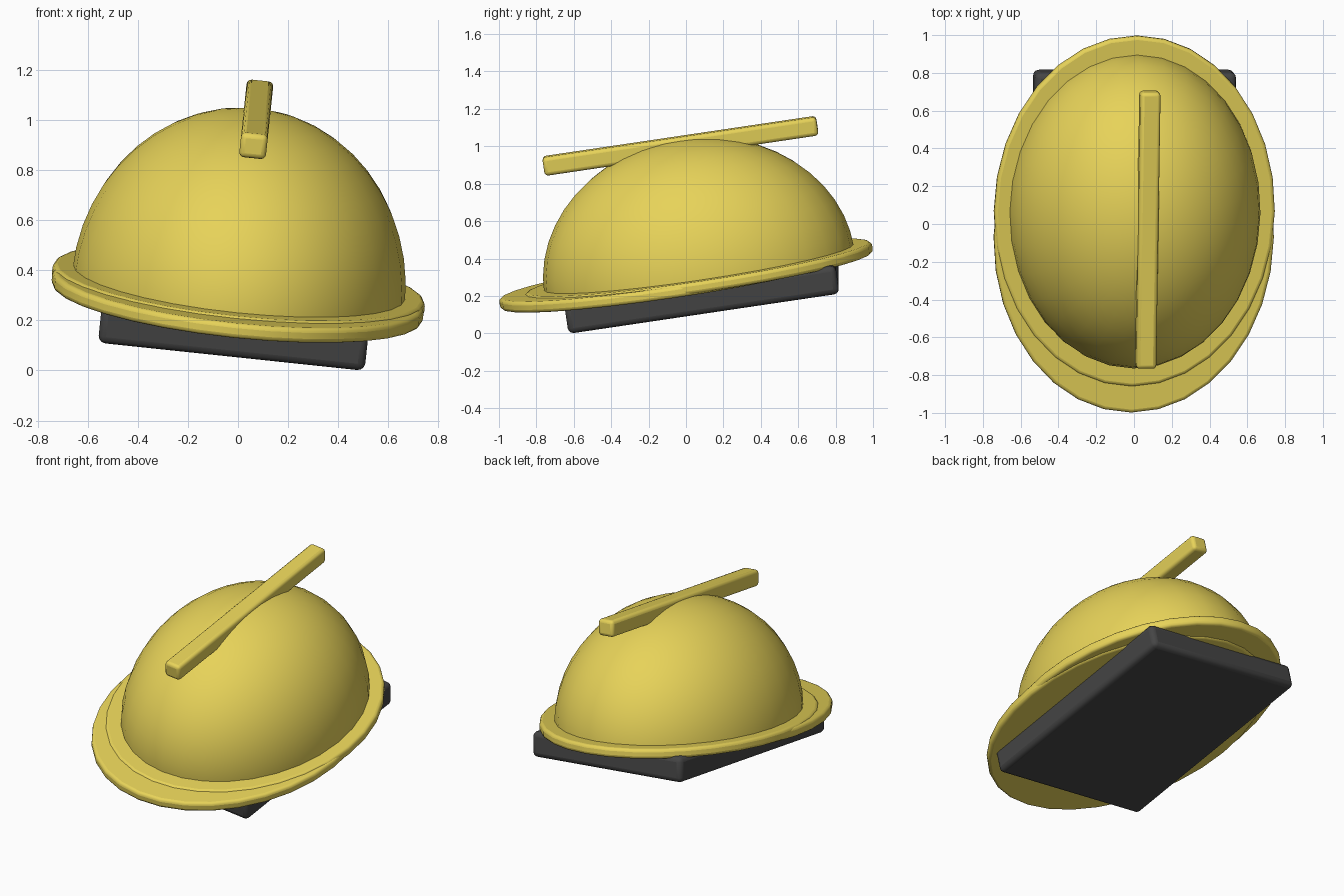
import bpy, bmesh, math
from mathutils import Matrix, Euler, Vector

old = bpy.data.objects.get("Cube")
if old:
    bpy.data.objects.remove(old, do_unlink=True)


def material(name, rgb):
    m = bpy.data.materials.new(name)
    m.use_nodes = True
    col = (*rgb, 1)
    m.diffuse_color = col
    node = next(n for n in m.node_tree.nodes if n.type == 'BSDF_PRINCIPLED')
    node.inputs["Base Color"].default_value = col
    node.inputs["Roughness"].default_value = 0.6
    return m


YELLOW = material("helmet yellow", (0.80, 0.65, 0.10))
BLACK = material("dark grey", (0.06, 0.06, 0.06))

# The whole helmet leans forward and to one side
TILT = Matrix.Translation((0, 0, 0.31)) @ Euler((0.148, 0.105, 0)).to_matrix().to_4x4()


def finish(name, bm, mat, bevel=0):
    """Turn a bmesh into a tilted, smooth shaded object with rounded edges."""
    mesh = bpy.data.meshes.new(name)
    bmesh.ops.recalc_face_normals(bm, faces=bm.faces)
    bm.to_mesh(mesh)
    bm.free()
    mesh.materials.append(mat)
    ob = bpy.data.objects.new(name, mesh)
    bpy.context.collection.objects.link(ob)
    ob.matrix_world = TILT
    if bevel:
        mod = ob.modifiers.new("rounded edges", 'BEVEL')
        mod.width = bevel
        mod.segments = 3
        mod.limit_method = 'ANGLE'
        mod.angle_limit = math.radians(40)
    bpy.ops.object.select_all(action='DESELECT')
    ob.select_set(True)
    bpy.context.view_layer.objects.active = ob
    bpy.ops.object.shade_smooth_by_angle(angle=math.radians(35))
    return ob


def placed(centre, size):
    return Matrix.Translation(centre) @ Matrix.Diagonal((*size, 1))


def block(name, centre, size, mat, bevel):
    bm = bmesh.new()
    bmesh.ops.create_cube(bm, size=1, matrix=placed(centre, size))
    return finish(name, bm, mat, bevel)


def oval_plate(name, centre, size, mat, bevel):
    bm = bmesh.new()
    bmesh.ops.create_cone(bm, cap_ends=True, segments=32, radius1=1, radius2=1,
                          depth=1, matrix=placed(centre, size))
    return finish(name, bm, mat, bevel)


# Dome: upper half of a stretched sphere
bm = bmesh.new()
bmesh.ops.create_uvsphere(bm, u_segments=32, v_segments=24, radius=1,
                          matrix=placed((0, 0.073, 0.01), (0.667, 0.838, 0.717)))
bmesh.ops.bisect_plane(bm, geom=bm.verts[:] + bm.edges[:] + bm.faces[:],
                       plane_co=Vector((0, 0, 0)), plane_no=Vector((0, 0, 1)),
                       clear_inner=True)
finish("dome", bm, YELLOW)

# Brim around the dome and the visor that extends it forward
oval_plate("brim", (0, 0.07, 0.003), (0.747, 0.938, 0.06), YELLOW, 0.018)
oval_plate("visor", (0, -0.07, -0.005), (0.745, 0.938, 0.06), YELLOW, 0.018)

# Straight ridge bar along the crown
block("crown_ridge", (0, 0.073, 0.693), (0.107, 1.48, 0.10), YELLOW, 0.02)

# Slab under the brim
block("base_slab", (0, 0.073, -0.088), (1.07, 1.465, 0.155), BLACK, 0.03)
